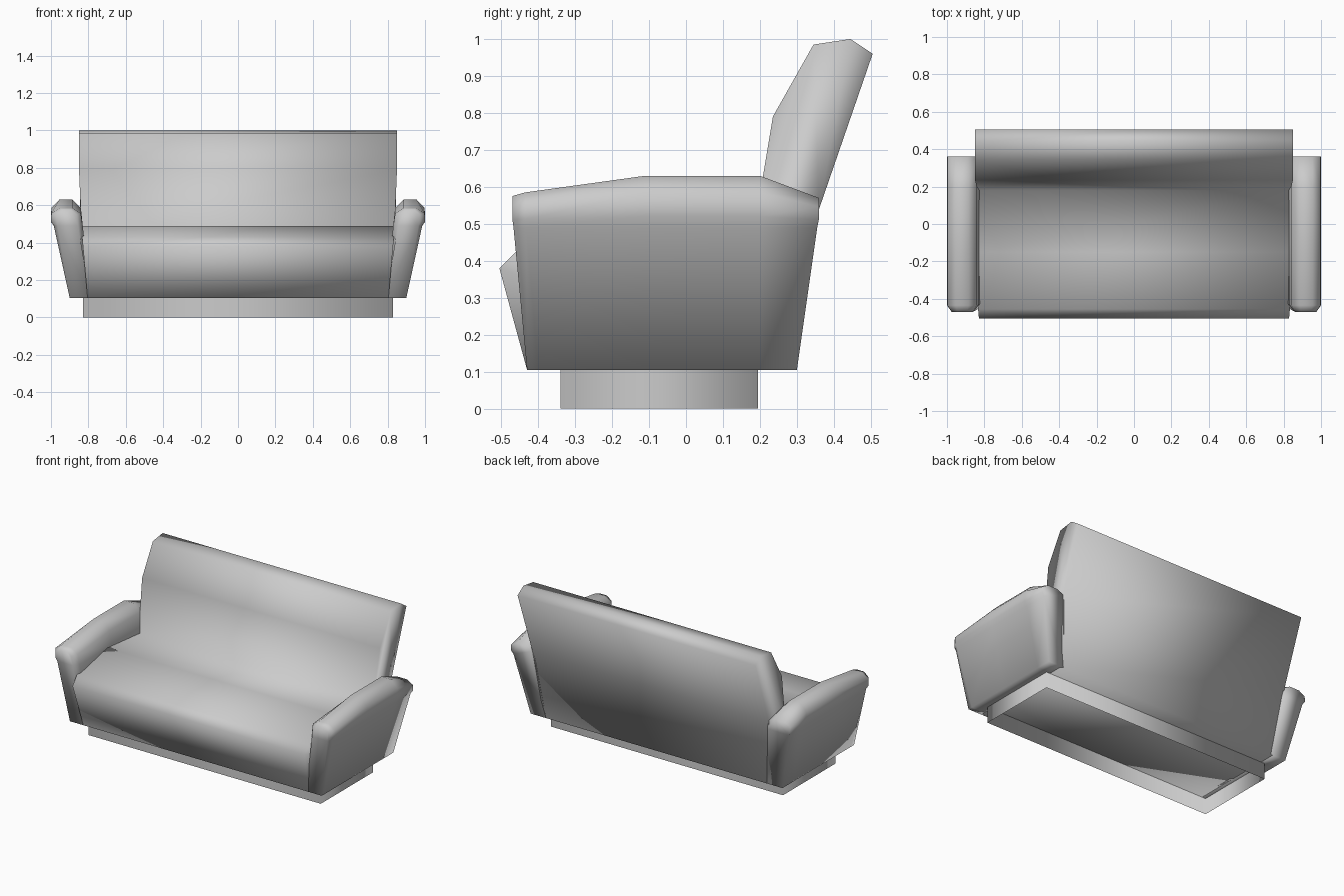
import bpy, bmesh

if "Cube" in bpy.data.objects:
    bpy.data.objects.remove(bpy.data.objects["Cube"], do_unlink=True)

grey = bpy.data.materials.new("grey upholstery")
grey.use_nodes = True
colour = (0.6, 0.6, 0.6, 1)
grey.diffuse_color = colour
grey.node_tree.nodes["Principled BSDF"].inputs["Base Color"].default_value = colour


def loft(name, rings, caps=True):
    """Skin a list of equal-length rings into one smooth object."""
    bm = bmesh.new()
    loops = [[bm.verts.new(p) for p in ring] for ring in rings]
    n = len(rings[0])
    for a, b in zip(loops, loops[1:]):
        for i in range(n):
            j = (i + 1) % n
            bm.faces.new((a[i], a[j], b[j], b[i]))
    if caps:
        bm.faces.new(loops[0])
        bm.faces.new(loops[-1])
    bmesh.ops.recalc_face_normals(bm, faces=bm.faces)
    for f in bm.faces:
        f.smooth = True
    mesh = bpy.data.meshes.new(name)
    bm.to_mesh(mesh)
    bm.free()
    mesh.materials.append(grey)
    obj = bpy.data.objects.new(name, mesh)
    bpy.context.collection.objects.link(obj)
    return obj


# Seat and backrest: one side profile (y, z), widening slightly with height
profile = [(-0.43, 0.105), (-0.505, 0.38), (-0.455, 0.43), (-0.15, 0.49),
           (0.18, 0.46), (0.235, 0.79), (0.345, 0.985), (0.445, 1.0),
           (0.505, 0.96), (0.36, 0.54), (0.3, 0.105)]


def half_width(z):
    return min(0.85, 0.795 + 0.09 * z)


loft("seat_and_backrest", [[(s * half_width(z), y, z) for y, z in profile]
                           for s in (-1, 1)])

# Arms: a padded cross-section (x, z) swept from front to back
section = [(0.90, 0.105), (0.985, 0.49), (1.0, 0.52), (0.998, 0.585), (0.955, 0.63),
           (0.885, 0.63), (0.84, 0.585), (0.83, 0.49), (0.79, 0.105)]
# Each station: y at the floor edge, y at the pad, pad height change, inset
stations = [(-0.43, -0.47, -0.055, 0.025), (-0.40, -0.435, -0.045, 0),
            (-0.11, -0.11, 0, 0), (0.2, 0.2, 0, 0), (0.3, 0.36, -0.06, 0)]


def arm_ring(side, low_y, high_y, drop, inset):
    ring = []
    for x, z in section:
        t = min(1, (z - 0.105) / 0.42)
        lift = drop * max(0, (z - 0.5) / 0.13)
        if z > 0.4:
            x += (0.915 - x) * inset / 0.085
        ring.append((side * x, low_y + (high_y - low_y) * t, z + lift))
    return ring


for side, label in ((1, "left"), (-1, "right")):
    loft(label + "_arm", [arm_ring(side, *s) for s in stations])

# Plinth: four thin walls, open underneath
loft("plinth", [[(-0.83, -0.34, z), (0.83, -0.34, z), (0.83, 0.195, z), (-0.83, 0.195, z)]
                for z in (0, 0.105)], caps=False)
